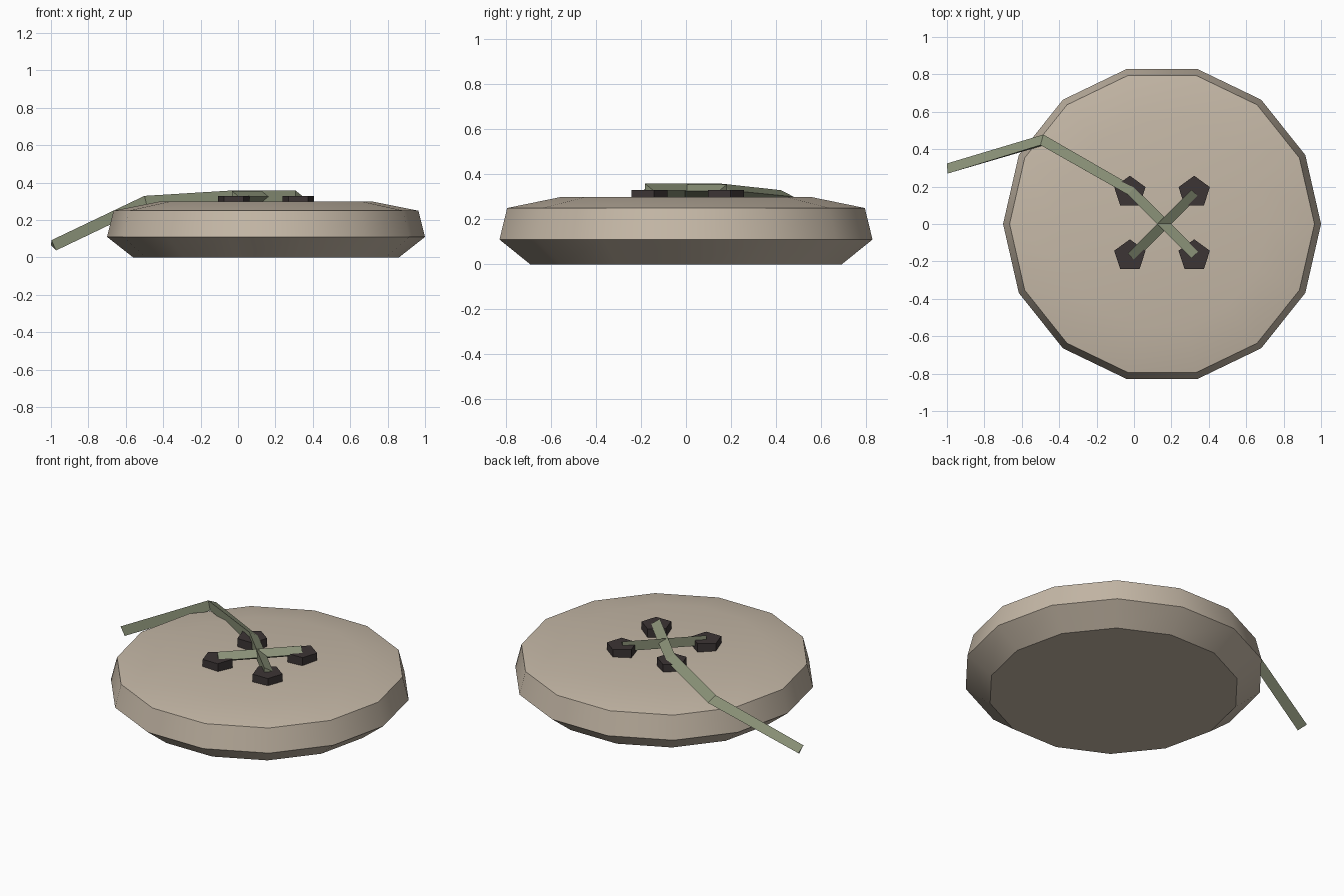
import bpy, bmesh, math
from mathutils import Vector

cube = bpy.data.objects.get("Cube")
if cube:
    bpy.data.objects.remove(cube, do_unlink=True)

CENTRE = Vector((0.15, 0, 0))


def material(name, colour):
    mat = bpy.data.materials.new(name)
    mat.use_nodes = True
    mat.diffuse_color = (*colour, 1)
    mat.node_tree.nodes["Principled BSDF"].inputs["Base Color"].default_value = (*colour, 1)
    return mat


def finish(bm, name, mat, smooth=False):
    bmesh.ops.recalc_face_normals(bm, faces=bm.faces)
    mesh = bpy.data.meshes.new(name)
    bm.to_mesh(mesh)
    bm.free()
    mesh.materials.append(mat)
    obj = bpy.data.objects.new(name, mesh)
    bpy.context.collection.objects.link(obj)
    if smooth:
        bpy.ops.object.select_all(action='DESELECT')
        obj.select_set(True)
        bpy.context.view_layer.objects.active = obj
        bpy.ops.object.shade_smooth_by_angle(angle=math.radians(30))
    return obj


def loft(bm, rings):
    """Join rings of vertices with quads."""
    for a, b in zip(rings, rings[1:]):
        for i in range(len(a)):
            j = (i + 1) % len(a)
            bm.faces.new((a[i], a[j], b[j], b[i]))


def lathe(name, profile, sides, centre, mat, start=0.0, tip=None, smooth=False):
    """Turn a (radius, height) profile; close the top flat or to a tip."""
    bm = bmesh.new()
    angles = [start + math.tau * i / sides for i in range(sides)]
    rings = [[bm.verts.new(centre + Vector((r * math.cos(a), r * math.sin(a), z)))
              for a in angles] for r, z in profile]
    loft(bm, rings)
    bm.faces.new(rings[0])
    if tip is None:
        bm.faces.new(rings[-1])
    else:
        apex = bm.verts.new(centre + Vector((0, 0, tip)))
        for i in range(sides):
            bm.faces.new((rings[-1][i], rings[-1][(i + 1) % sides], apex))
    return finish(bm, name, mat, smooth)


def strand(name, points, mat, radius=0.035):
    """Three-sided thread, mitred at bends, with its broad face leaning right."""
    pts = [Vector(p) for p in points]
    dirs = [(b - a).normalized() for a, b in zip(pts, pts[1:])]
    bm = bmesh.new()
    rings = []
    for i, p in enumerate(pts):
        d_in, d_out = dirs[max(i - 1, 0)], dirs[min(i, len(dirs) - 1)]
        along = (d_in + d_out).normalized()
        right = along.cross(Vector((0, 0, 1))).normalized()
        up = right.cross(along)
        miter = 1 / max(along.dot(d_in), 0.5)
        rings.append([bm.verts.new(p + radius * (right * math.sin(t) * miter + up * math.cos(t)))
                      for t in map(math.radians, (-30, 90, 210))])
    loft(bm, rings)
    bm.faces.new(rings[0])
    bm.faces.new(rings[-1])
    return finish(bm, name, mat)


bone = material("warm bone", (0.56, 0.48, 0.385))
dark = material("dark brown", (0.045, 0.035, 0.035))
green = material("sage thread", (0.26, 0.29, 0.19))

# Button disc with a shallow dished face
lathe("button_disc", [(0.71, 0), (0.85, 0.11), (0.815, 0.25), (0.565, 0.30)],
      14, CENTRE, bone, tip=0.265, smooth=True)

# Four five-sided hole plugs
for sx, side in ((-1, "right"), (1, "left")):
    for sy, end in ((-1, "front"), (1, "back")):
        lathe(f"hole_{end}_{side}", [(0.088, 0.25), (0.088, 0.33)], 5,
              CENTRE + Vector((sx * 0.172, sy * 0.17, 0)), dark, start=math.pi / 2)

# Crossed stitches, the second running on into a loose tail
strand("cross_stitch", [(-0.02, -0.17, 0.325), (0.32, 0.17, 0.325)], green)
strand("stitch_and_tail", [(0.32, -0.17, 0.328), (-0.02, 0.17, 0.328),
                           (-0.49, 0.44, 0.30), (-0.99, 0.29, 0.065)], green)
